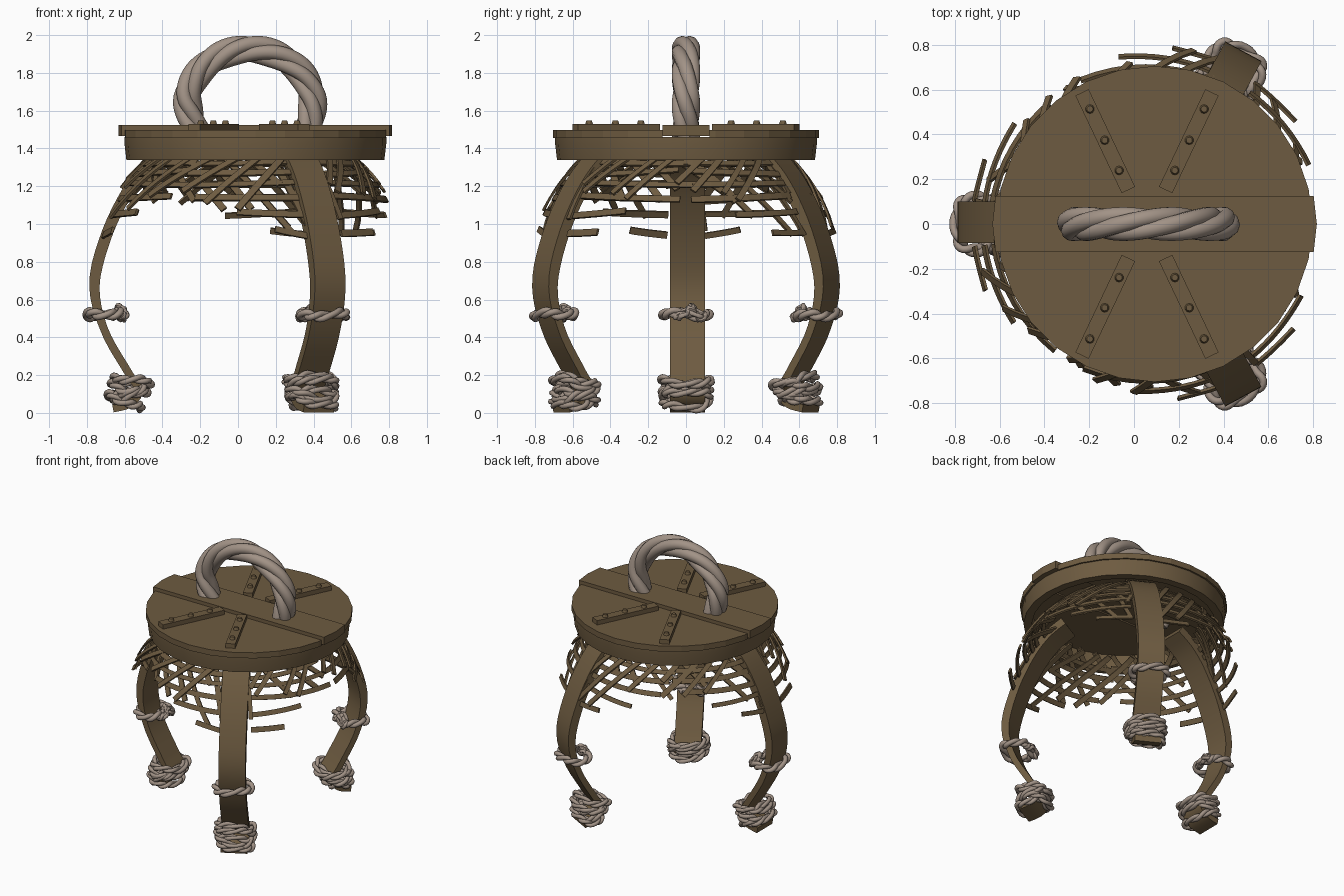
import bpy, bmesh, math, random
from mathutils import Vector, Matrix

if "Cube" in bpy.data.objects:
    bpy.data.objects.remove(bpy.data.objects["Cube"])

random.seed(11)
LID = Vector((0.092, 0, 0))     # lid axis
HUB = Vector((0.07, 0, 0))      # leg and lattice axis
SIDES = 28
UP = Vector((0, 0, 1))


def material(name, rgb):
    m = bpy.data.materials.new(name)
    m.diffuse_color = (*rgb, 1)
    m.use_nodes = True
    m.node_tree.nodes["Principled BSDF"].inputs["Base Color"].default_value = m.diffuse_color
    return m


WOOD = material("wood", (0.155, 0.105, 0.052))
ROPE = material("rope", (0.36, 0.29, 0.24))


def finish(bm, name, mat, smooth=None):
    bmesh.ops.recalc_face_normals(bm, faces=bm.faces[:])
    me = bpy.data.meshes.new(name)
    bm.to_mesh(me)
    bm.free()
    me.materials.append(mat)
    ob = bpy.data.objects.new(name, me)
    bpy.context.collection.objects.link(ob)
    if smooth:
        bpy.ops.object.select_all(action='DESELECT')
        ob.select_set(True)
        bpy.context.view_layer.objects.active = ob
        bpy.ops.object.shade_smooth_by_angle(angle=math.radians(smooth))
    return ob


def spline(pts, u):
    """Catmull-Rom point, u in control point units."""
    i = min(int(max(u, 0)), len(pts) - 2)
    f = u - i
    p0, p1, p2, p3 = [Vector(pts[max(0, min(len(pts) - 1, i + k))]) for k in (-1, 0, 1, 2)]
    return 0.5 * (2 * p1 + (p2 - p0) * f + (2 * p0 - 5 * p1 + 4 * p2 - p3) * f * f
                  + (3 * p1 - p0 - 3 * p2 + p3) * f ** 3)


def sweep(bm, pts, normals, width, thick):
    """Rectangular bar along a path; thick may be a function of 0..1."""
    rings = []
    for i, p in enumerate(pts):
        t = (pts[min(i + 1, len(pts) - 1)] - pts[max(i - 1, 0)]).normalized()
        side = t.cross(normals[i]).normalized() * width / 2
        h = thick(i / (len(pts) - 1)) if callable(thick) else thick
        n = side.cross(t).normalized() * h / 2
        rings.append([bm.verts.new(p + a * side + b * n)
                      for a, b in ((-1, -1), (1, -1), (1, 1), (-1, 1))])
    for a, b in zip(rings, rings[1:]):
        for k in range(4):
            bm.faces.new((a[k], a[(k + 1) % 4], b[(k + 1) % 4], b[k]))
    bm.faces.new(rings[0])
    bm.faces.new(rings[-1])


def rope_strands(bm, pts, strands, offset, radius, turns, ref, closed, seg=8):
    """Twist several round strands around a path."""
    n = len(pts)

    def frame(line, i):
        a, b = (line[i - 1], line[(i + 1) % n]) if closed else (line[max(i - 1, 0)], line[min(i + 1, n - 1)])
        t = (b - a).normalized()
        u = t.cross(ref).normalized()
        return u, u.cross(t)

    def around(p, uv, ang, r):
        return p + (uv[0] * math.cos(ang) + uv[1] * math.sin(ang)) * r

    for s in range(strands):
        line = [around(p, frame(pts, i), math.tau * (turns * i / (n if closed else n - 1) + s / strands), offset)
                for i, p in enumerate(pts)]
        rings = [[bm.verts.new(around(p, frame(line, i), k * math.tau / seg, radius)) for k in range(seg)]
                 for i, p in enumerate(line)]
        for i in range(n if closed else n - 1):
            a, b = rings[i], rings[(i + 1) % n]
            for k in range(seg):
                bm.faces.new((a[k], a[(k + 1) % seg], b[(k + 1) % seg], b[k]))
        if not closed:
            bm.faces.new(rings[0])
            bm.faces.new(rings[-1])


def plate(name, radius, z0, z1, ymin, ymax):
    """Slice of a round board between two y values."""
    bm = bmesh.new()
    bmesh.ops.create_cone(bm, cap_ends=True, segments=SIDES, radius1=radius, radius2=radius, depth=z1 - z0,
                          matrix=Matrix.Translation(LID + UP * (z0 + z1) / 2))
    for y, d in ((ymin, -1), (ymax, 1)):
        r = bmesh.ops.bisect_plane(bm, geom=bm.verts[:] + bm.edges[:] + bm.faces[:], plane_co=(0, y, 0),
                                   plane_no=(0, d, 0), clear_outer=True)
        cut = [e for e in r['geom_cut'] if isinstance(e, bmesh.types.BMEdge)]
        if cut:
            bmesh.ops.holes_fill(bm, edges=cut)
    finish(bm, name, WOOD)


# lid boards
plate("lid_centre_plank", 0.724, 1.465, 1.523, -0.125, 0.125)
plate("lid_back_board", 0.705, 1.455, 1.497, 0.125, 1)
plate("lid_front_board", 0.705, 1.455, 1.497, -1, -0.125)

# hollow rim band below the lid
bm = bmesh.new()
prof = [(0.693, 1.46), (0.693, 1.425), (0.683, 1.34), (0.625, 1.34), (0.625, 1.46)]
rim = [[bm.verts.new(LID + Vector((r * math.cos(i * math.tau / SIDES), r * math.sin(i * math.tau / SIDES), z)))
        for r, z in prof] for i in range(SIDES)]
for i in range(SIDES):
    a, b = rim[i], rim[(i + 1) % SIDES]
    for k in range(5):
        bm.faces.new((a[k], a[(k + 1) % 5], b[(k + 1) % 5], b[k]))
finish(bm, "lid_rim", WOOD, 25)

# riveted cleats on the lid
for sx in (-1, 1):
    for sy in (-1, 1):
        bm = bmesh.new()
        a = Vector((0.058 + sx * 0.083, sy * 0.152, 1.51))
        b = Vector((0.058 + sx * 0.29, sy * 0.587, 1.51))
        sweep(bm, [a, b], [UP, UP], 0.066, 0.04)
        for f in (0.2, 0.51, 0.83):
            bmesh.ops.create_cone(bm, cap_ends=True, segments=10, radius1=0.021, radius2=0.014, depth=0.022,
                                  matrix=Matrix.Translation(a.lerp(b, f) + UP * 0.028))
        finish(bm, "lid_cleat", WOOD)

# twisted rope handle
arch = [(-0.215, 1.47), (-0.255, 1.58), (-0.265, 1.69), (-0.2, 1.81), (-0.085, 1.895), (0.06, 1.926),
        (0.205, 1.895), (0.325, 1.81), (0.39, 1.69), (0.39, 1.58), (0.36, 1.47)]
pts = []
for i in range(61):
    q = spline(arch, i / 6)
    pts.append(Vector((q.x, 0, q.y)))
bm = bmesh.new()
rope_strands(bm, pts, 4, 0.038, 0.039, 1.75, Vector((0, 1, 0)), False, 10)
finish(bm, "rope_handle", ROPE, 60)

# bowed legs with out-turned feet
LEG = [(0.40, 1.42), (0.53, 1.33), (0.65, 1.18), (0.765, 0.945), (0.83, 0.68), (0.778, 0.44),
       (0.655, 0.22), (0.595, 0.12), (0.64, 0.05), (0.735, 0.023)]


def on_shell(theta, u, out=0.0):
    """Point and normal on the surface swept by the leg profile."""
    q = spline(LEG, u)
    d = spline(LEG, u + 0.02) - spline(LEG, u - 0.02)
    rad = Vector((math.cos(theta), math.sin(theta), 0))
    n = (rad * -d.y + UP * d.x).normalized()
    return HUB + rad * q.x + UP * q.y + n * out, n


def loop(theta, r, z, a, b, tilt_a=0.0, tilt_b=0.0, phase=0.0):
    """Rounded-box loop around a leg."""
    rad = Vector((math.cos(theta), math.sin(theta), 0))
    tan = Vector((-rad.y, rad.x, 0))
    out = []
    for i in range(56):
        t = i * math.tau / 56
        c, s = math.cos(t), math.sin(t)
        x, y = [math.copysign(abs(w) ** 0.75, w) for w in (c, s)]
        out.append(HUB + rad * (r + a * x) + tan * b * y
                   + UP * (z + tilt_a * c + tilt_b * s + 0.008 * math.sin(3 * t + phase)))
    return out


for th, push in ((math.pi, 0.0), (math.radians(61.5), 0.02), (math.radians(-61.5), 0.02)):
    rad = Vector((math.cos(th), math.sin(th), 0))
    tan = Vector((-rad.y, rad.x, 0))
    bm = bmesh.new()
    samples = [on_shell(th, 0.05 + 8.9 * i / 40) for i in range(41)]
    shift = rad * push + (tan * -0.008 if push == 0 else Vector())
    sweep(bm, [p + shift for p, n in samples], [n for p, n in samples], 0.184,
          lambda f: 0.06 if f < 0.4 else max(0.042, 0.06 - (f - 0.4) * 0.12))
    finish(bm, "leg", WOOD, 30)

    # single rope tie with a knot on the inner side
    bm = bmesh.new()
    rope_strands(bm, loop(th, 0.775 + push, 0.52, 0.088, 0.118, 0.0, 0.005), 2, 0.014, 0.017, 4, UP, True)
    for y, tilt in ((-0.055, 0.02), (0.01, -0.02)):
        k = loop(th, 0.685 + push, 0.53, 0.018, 0.036, 0.012, tilt)
        rope_strands(bm, [p + tan * y for p in k], 2, 0.011, 0.013, 2, UP, True, 6)
    finish(bm, "leg_rope_tie", ROPE, 60)

    # untidy rope coils round the ankle
    bm = bmesh.new()
    for k in range(5):
        rope_strands(bm, loop(th, 0.65 + push - 0.01 * (k - 2) * (-1) ** k, 0.062 + 0.027 * k,
                              random.uniform(0.078, 0.095), random.uniform(0.11, 0.128),
                              random.uniform(-0.04, 0.04), random.uniform(-0.025, 0.025), k * 2.0),
                     2, 0.012, 0.0145, 4, UP, True)
    finish(bm, "ankle_rope_coil", ROPE, 60)

# ragged woven lattice between the legs, hanging lower beside each leg
for mid in (0, math.tau / 3, -math.tau / 3):
    bm = bmesh.new()
    sticks = []
    for u, inner in ((1.2, 0), (1.55, 0), (1.9, 0), (2.25, 0.1), (2.6, 0.4), (3.0, 0.62)):
        for d in (-1, 1):
            j = random.uniform(-0.07, 0.07)
            sticks.append((d * 0.92, u + j, d * (inner + j), u - j, 0.02))
    for d in (-1, 1):
        for k in range(9):
            t0 = -0.92 + k * 0.23 + random.uniform(-0.06, 0.06)
            reach = random.uniform(1.1, 2.4)
            t1 = max(-0.92, min(0.92, t0 + d * 0.26 * reach))
            limit = 2.3 + 0.95 * (abs(t1) / 0.92) ** 2 + random.uniform(-0.2, 0.1)
            sticks.append((t0, 0.7, t1, min(0.7 + reach, limit), 0.008 if d > 0 else 0.032))
    for t0, u0, t1, u1, out in sticks:
        s = [on_shell(mid + t0 + (t1 - t0) * i / 8, u0 + (u1 - u0) * i / 8,
                      out + 0.012 * (i / 8) ** 3) for i in range(9)]
        sweep(bm, [p for p, n in s], [n for p, n in s], random.uniform(0.029, 0.038), 0.013)
    finish(bm, "woven_lattice", WOOD)
